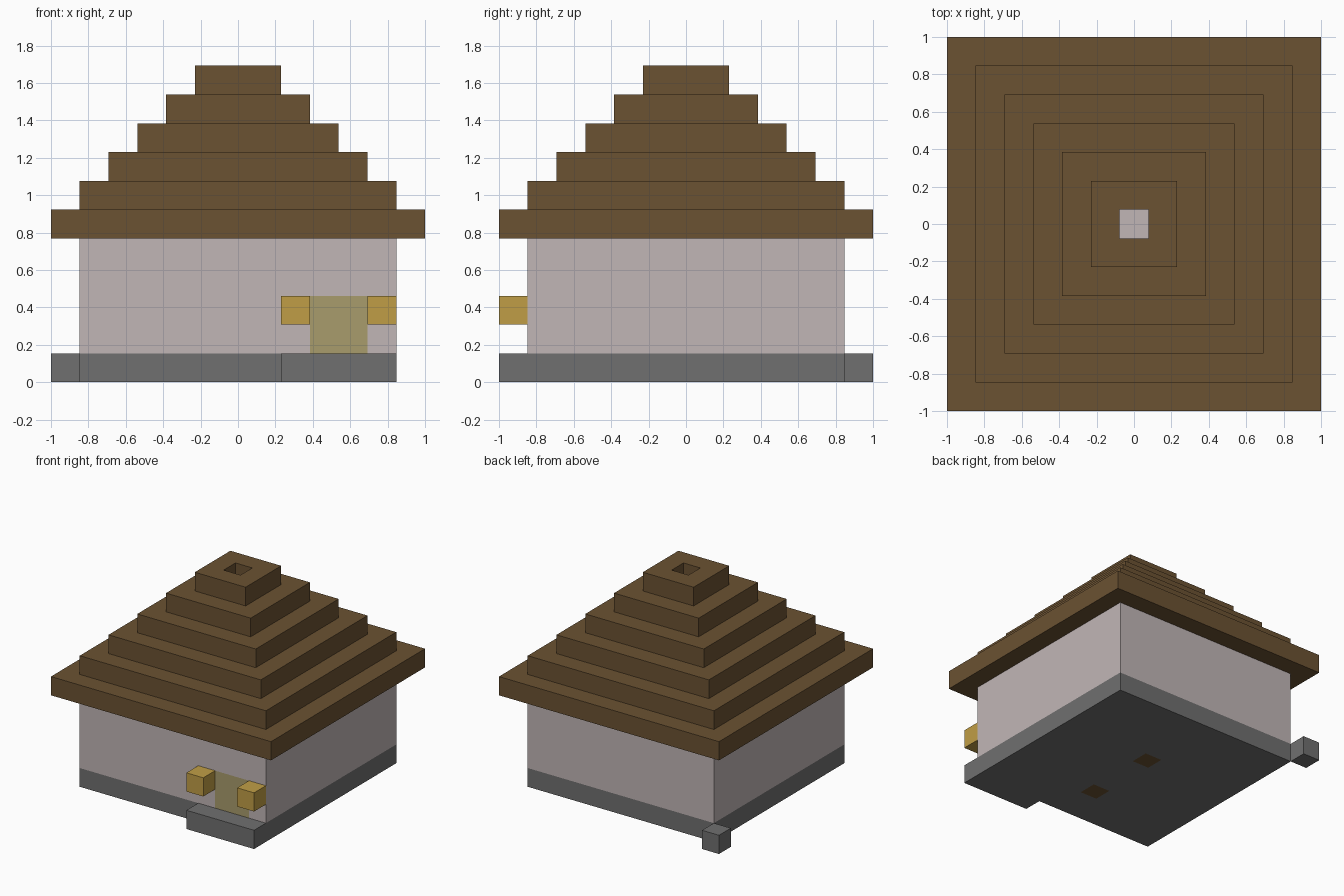
import bpy, bmesh
from mathutils import Vector

if "Cube" in bpy.data.objects:
    bpy.data.objects.remove(bpy.data.objects["Cube"])

U = 2 / 13  # one block of the build


def material(name, hex_code):
    def linear(c):
        return c / 12.92 if c <= 0.04045 else ((c + 0.055) / 1.055) ** 2.4
    rgb = [linear(b / 255) for b in bytes.fromhex(hex_code)]
    m = bpy.data.materials.new(name)
    m.use_nodes = True
    m.diffuse_color = (*rgb, 1)
    bsdf = m.node_tree.nodes["Principled BSDF"]
    bsdf.inputs["Base Color"].default_value = (*rgb, 1)
    bsdf.inputs["Roughness"].default_value = 1
    return m


timber = material("brown timber", "6B5232")
plaster = material("pale plaster", "C1B6B6")
stone = material("grey stone", "707070")
amber = material("amber lamp", "C09E46")
straw = material("straw door", "A99C6C")


def finish(name, bm, mats):
    bmesh.ops.recalc_face_normals(bm, faces=bm.faces)
    mesh = bpy.data.meshes.new(name)
    bm.to_mesh(mesh)
    bm.free()
    for m in mats:
        mesh.materials.append(m)
    obj = bpy.data.objects.new(name, mesh)
    bpy.context.collection.objects.link(obj)
    return obj


def block(name, low, high, mat, patches=(), patch_mat=None):
    """Box between two corners in block units; faces inside a patch box get patch_mat."""
    low, high = Vector(low), Vector(high)
    bm = bmesh.new()
    bmesh.ops.create_cube(bm, size=1)
    for v in bm.verts:
        v.co = [(low[i] + high[i]) / 2 + v.co[i] * (high[i] - low[i]) for i in range(3)]
    for patch in patches:
        for corner in patch:
            for axis in range(3):
                normal = Vector((0, 0, 0))
                normal[axis] = 1
                bmesh.ops.bisect_plane(bm, geom=bm.verts[:] + bm.edges[:] + bm.faces[:],
                                       plane_co=corner, plane_no=normal)
    for f in bm.faces:
        c = f.calc_center_median()
        if any(all(a[i] < c[i] < b[i] for i in range(3)) for a, b in patches):
            f.material_index = 1
    bmesh.ops.scale(bm, vec=(U, U, U), verts=bm.verts)
    return finish(name, bm, [mat, patch_mat] if patches else [mat])


def square_lathe(name, profile, mat):
    """Sweep a closed (half width, height) profile around a square."""
    bm = bmesh.new()
    rings = [[bm.verts.new((sx * r * U, sy * r * U, z * U))
              for sx, sy in ((1, 1), (-1, 1), (-1, -1), (1, -1))] for r, z in profile]
    for a, b in zip(rings, rings[1:] + rings[:1]):
        for i in range(4):
            j = (i + 1) % 4
            bm.faces.new((a[i], a[j], b[j], b[i]))
    return finish(name, bm, [mat])


# Foundation with two timber post ends showing underneath
posts = [((-0.5, y - 0.5, -1), (0.5, y + 0.5, 0.5)) for y in (1, -3)]
block("foundation", (-5.5, -5.5, 0), (5.5, 5.5, 1), stone, posts, timber)
block("front_step", (1.5, -6.5, 0), (5.5, -5.5, 1), stone)
block("corner_stone", (-6.5, 5.5, 0), (-5.5, 6.5, 1), stone)

# Walls with the flush door
door = ((2.5, -6, 0.9), (4.5, -5.4, 3))
block("walls", (-5.5, -5.5, 1), (5.5, 5.5, 5), plaster, [door], straw)

# Lamps either side of the door
for side, x in (("right", 1.5), ("left", 4.5)):
    block(side + "_lamp", (x, -6.5, 2), (x + 1, -5.5, 3), amber)

# Stepped roof with a square smoke hole
profile = [(0.5, 5)]
for k in range(6):
    profile += [(6.5 - k, 5 + k), (6.5 - k, 6 + k)]
profile.append((0.5, 11))
square_lathe("stepped_roof", profile, timber)
